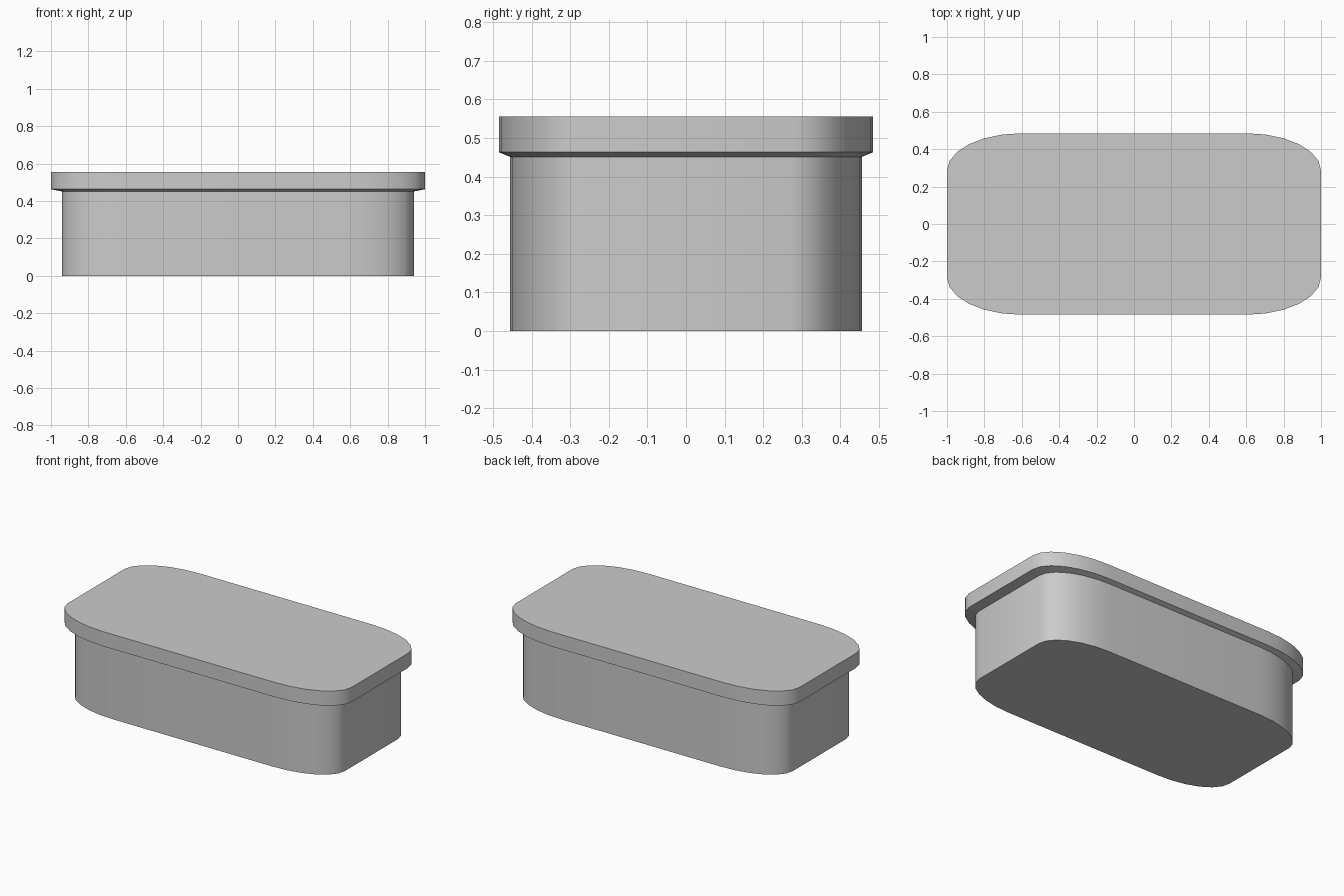
import bpy, bmesh, math

cube = bpy.data.objects.get("Cube")
if cube:
    bpy.data.objects.remove(cube, do_unlink=True)

# Single plain grey
grey = bpy.data.materials.new("plain grey")
grey.use_nodes = True
colour = (0.6, 0.6, 0.6, 1)
grey.diffuse_color = colour
grey.node_tree.nodes["Principled BSDF"].inputs["Base Color"].default_value = colour

HALF_X, HALF_Y = 1.0, 0.485      # lid outline
CORNER_X, CORNER_Y = 0.4, 0.2    # elliptical corner radii
STEPS = 6


def outline(scale):
    """Rounded rectangle with elliptical corners, counter-clockwise."""
    points = []
    for quarter, (sx, sy) in enumerate([(1, 1), (-1, 1), (-1, -1), (1, -1)]):
        for i in range(STEPS + 1):
            a = math.pi / 2 * (quarter + i / STEPS)
            x = sx * (HALF_X - CORNER_X) + CORNER_X * math.cos(a)
            y = sy * (HALF_Y - CORNER_Y) + CORNER_Y * math.sin(a)
            points.append((x * scale, y * scale))
    return points


def loft(name, levels, cap_bottom, cap_top):
    """Skin stacked outlines given as (scale, height)."""
    bm = bmesh.new()
    rings = [[bm.verts.new((x, y, z)) for x, y in outline(s)] for s, z in levels]
    n = len(rings[0])
    for low, high in zip(rings, rings[1:]):
        for i in range(n):
            j = (i + 1) % n
            bm.faces.new((low[i], low[j], high[j], high[i]))
    if cap_bottom:
        bm.faces.new(rings[0][::-1])
    if cap_top:
        bm.faces.new(rings[-1])
    mesh = bpy.data.meshes.new(name)
    bm.to_mesh(mesh)
    bm.free()
    mesh.materials.append(grey)
    obj = bpy.data.objects.new(name, mesh)
    bpy.context.collection.objects.link(obj)
    bpy.ops.object.select_all(action='DESELECT')
    obj.select_set(True)
    bpy.context.view_layer.objects.active = obj
    bpy.ops.object.shade_smooth_by_angle(angle=math.radians(35))
    return obj


# Straight-walled body, and the overhanging lid with a sloped underside
loft("body", [(0.94, 0), (0.94, 0.451)], True, False)
loft("lid", [(0.94, 0.451), (1, 0.463), (1, 0.556)], False, True)
